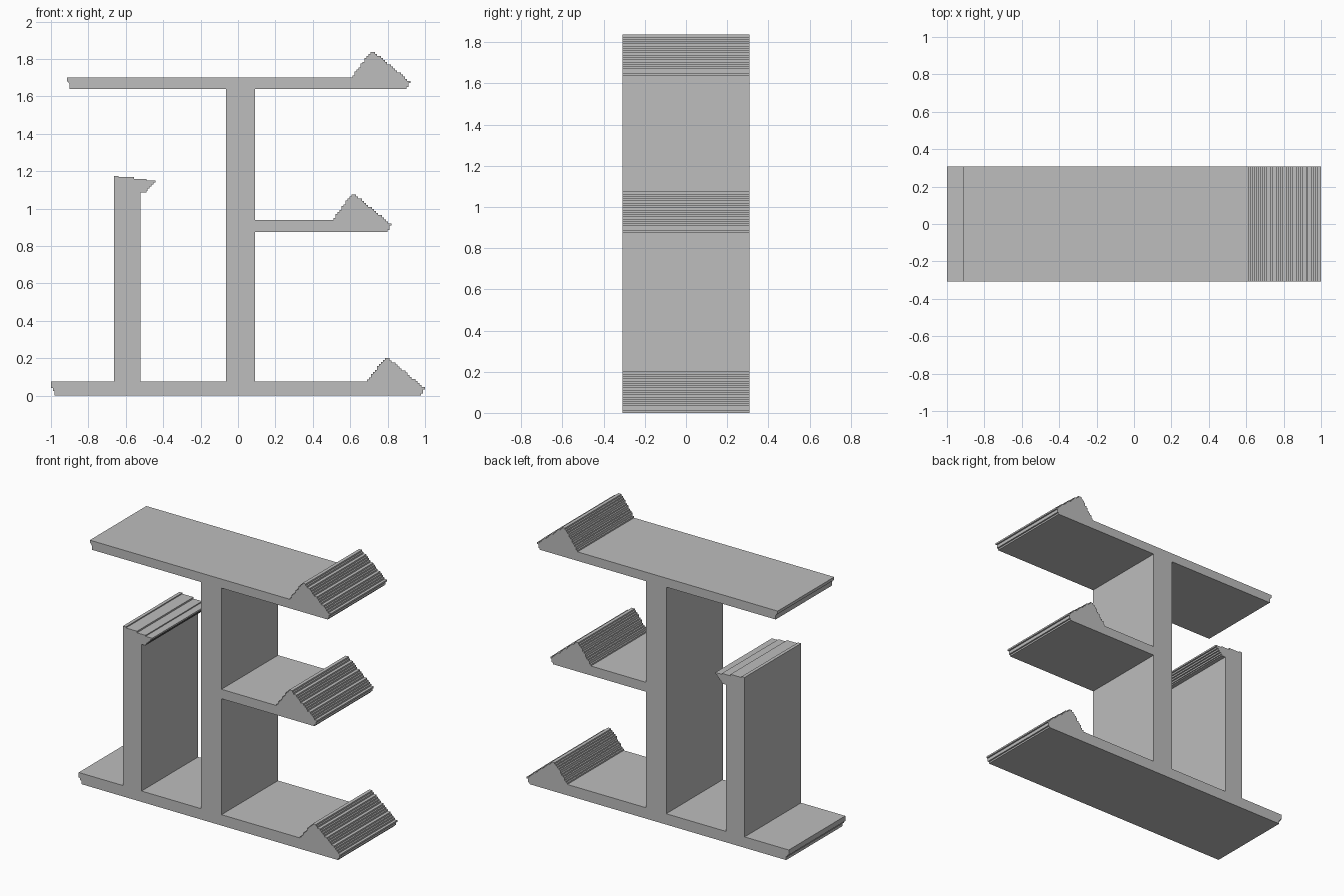
import bpy
import bmesh

HALF_DEPTH = 0.308
STEP = 0.0107

cube = bpy.data.objects.get("Cube")
if cube:
    bpy.data.objects.remove(cube, do_unlink=True)

# Single plain grey
grey = bpy.data.materials.new("plain grey")
grey.use_nodes = True
colour = (0.51, 0.51, 0.51, 1)
grey.diffuse_color = colour
grey.node_tree.nodes["Principled BSDF"].inputs["Base Color"].default_value = colour


def stairs(start, end):
    """Small steps between two points, each one upright first, then level."""
    (x0, z0), (x1, z1) = start, end
    count = max(1, round(abs(z1 - z0) / STEP))
    points = [start]
    x = x0
    for i in range(1, count + 1):
        z = z0 + (z1 - z0) * i / count
        points.append((x, z))
        # Runs snap to whole steps, so some treads are double width
        x = x1 if i == count else x0 + round((x1 - x0) * i / count / STEP) * STEP
        if abs(x - points[-1][0]) > 1e-5:
            points.append((x, z))
    return points


def extrude(name, profile):
    """Solid from an x-z profile, extruded through the depth."""
    clean = [p for i, p in enumerate(profile) if p != profile[i - 1]]
    bm = bmesh.new()
    front = bm.faces.new([bm.verts.new((x, -HALF_DEPTH, z)) for x, z in clean])
    result = bmesh.ops.extrude_face_region(bm, geom=[front], use_keep_orig=True)
    back = [v for v in result["geom"] if isinstance(v, bmesh.types.BMVert)]
    bmesh.ops.translate(bm, verts=back, vec=(0, 2 * HALF_DEPTH, 0))
    bmesh.ops.recalc_face_normals(bm, faces=bm.faces)
    mesh = bpy.data.meshes.new(name)
    bm.to_mesh(mesh)
    bm.free()
    mesh.materials.append(grey)
    obj = bpy.data.objects.new(name, mesh)
    bpy.context.collection.objects.link(obj)
    return obj


def board(name, left_end, thick, dx, dz):
    """Shelf with a stepped triangular lip on its right end."""
    lip = stairs((0.69, thick), (0.79, 0.2))
    lip += stairs((0.81, 0.2), (1.0, 0.045))
    lip += stairs((1.0, 0.045), (0.97, 0))
    extrude(name, left_end + [(x + dx, z + dz) for x, z in lip])


# Base, middle and top boards
board("base_board", [(-0.98, 0), (-0.98, 0.025), (-0.99, 0.025), (-0.99, 0.04),
                     (-1, 0.04), (-1, 0.075)], 0.075, 0, 0)
board("middle_board", [(0.09, 0.875), (0.09, 0.94)], 0.065, -0.18, 0.875)
board("top_board", [(-0.9, 1.638), (-0.9, 1.665), (-0.91, 1.68),
                    (-0.915, 1.68), (-0.915, 1.7)], 0.062, -0.078, 1.638)

# Tall central post
extrude("tall_post", [(-0.065, 0.075), (0.09, 0.075), (0.09, 1.638), (-0.065, 1.638)])

# Short post with a small stepped hook
hook = [(-0.663, 0.075), (-0.663, 1.175), (-0.64, 1.175), (-0.64, 1.168),
        (-0.555, 1.168), (-0.555, 1.157), (-0.49, 1.157), (-0.49, 1.15)]
hook += stairs((-0.44, 1.15), (-0.49, 1.095))
extrude("short_post", hook + [(-0.49, 1.087), (-0.52, 1.087), (-0.52, 0.075)])
